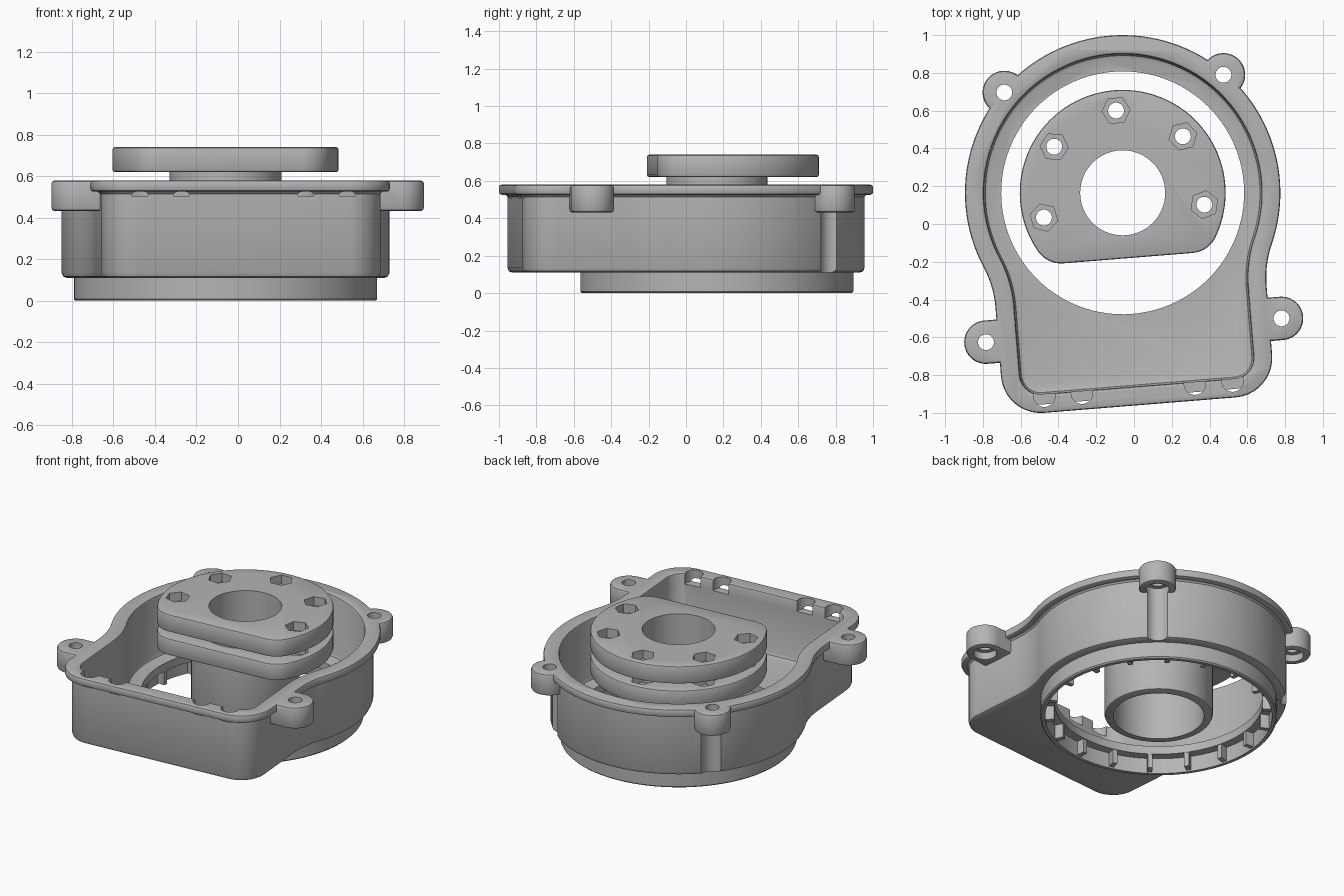
import bpy, bmesh
from math import sin, cos, pi, atan2, sqrt, radians
from mathutils import Matrix

if "Cube" in bpy.data.objects:
    bpy.data.objects.remove(bpy.data.objects["Cube"])

grey = bpy.data.materials.new("plain grey")
grey.use_nodes = True
grey.diffuse_color = (0.46, 0.46, 0.46, 1)
grey.node_tree.nodes["Principled BSDF"].inputs["Base Color"].default_value = (0.46, 0.46, 0.46, 1)

# Everything is symmetric in its own frame, which is then turned slightly
PLACE = Matrix.Translation((-0.06, 0.165, 0)) @ Matrix.Rotation(radians(4.6), 4, 'Z')


def make(name, bm):
    bmesh.ops.recalc_face_normals(bm, faces=bm.faces[:])
    me = bpy.data.meshes.new(name)
    bm.to_mesh(me)
    bm.free()
    me.materials.append(grey)
    ob = bpy.data.objects.new(name, me)
    bpy.context.collection.objects.link(ob)
    return ob


def arc(cx, cy, r, a0, a1, n):
    return [(cx + r * cos(a0 + (a1 - a0) * i / n), cy + r * sin(a0 + (a1 - a0) * i / n))
            for i in range(n + 1)]


def mirrored(right):
    # the last point of the right half lies on the axis
    return right + [(-x, y) for x, y in reversed(right[:-1])]


def housing_outline(d):
    """Round housing with a square front; d is the inward offset."""
    R, r, w, corner, front = 0.55, 0.835, 0.72, 0.21, -1.1275
    cx = w + R
    cy = -sqrt((r + R) ** 2 - cx ** 2)
    pts = arc(w - corner, front + corner, corner - d, -pi / 2, 0, 10)
    pts += arc(cx, cy, R + d, pi, atan2(-cy, -cx), 12)
    pts += arc(0, 0, r - d, atan2(cy, cx), pi / 2, 40)[1:]
    return mirrored(pts)


def plate_outline(d):
    """Disc with one flat side and rounded corners."""
    r, flat, corner = 0.545, -0.347, 0.15
    cy = flat + corner
    cx = sqrt((r - corner) ** 2 - cy ** 2)
    pts = arc(cx, cy, corner - d, -pi / 2, atan2(cy, cx), 10)
    pts += arc(0, 0, r - d, atan2(cy, cx), pi / 2, 32)[1:]
    return mirrored(pts)


def circle_outline(radius, n=96):
    return lambda d: arc(0, 0, radius - d, 0, 2 * pi, n)[:-1]


def loft(name, outline, rings):
    """Skin offset copies of an outline; rings are (offset, height)."""
    bm = bmesh.new()
    loops = [[bm.verts.new((x, y, z)) for x, y in outline(d)] for d, z in rings]
    for a, b in zip(loops, loops[1:]):
        for i in range(len(a)):
            j = (i + 1) % len(a)
            bm.faces.new((a[i], a[j], b[j], b[i]))
    bm.faces.new(loops[0][::-1])
    bm.faces.new(loops[-1])
    return make(name, bm)


def rounded(z0, z1, b=0.015):
    return [(b, z0), (b * 0.3, z0 + b * 0.3), (0, z0 + b),
            (0, z1 - b), (b * 0.3, z1 - b * 0.3), (b, z1)]


def cylinders(name, places, r, z0, z1, n=32):
    bm = bmesh.new()
    for x, y in places:
        m = Matrix.Translation((x, y, (z0 + z1) / 2)) @ Matrix.Rotation(atan2(y, x), 4, 'Z')
        bmesh.ops.create_cone(bm, cap_ends=True, segments=n, radius1=r, radius2=r,
                              depth=z1 - z0, matrix=m)
    return make(name, bm)


def combine(ob, others, op):
    bpy.context.view_layer.objects.active = ob
    for other in others:
        mod = ob.modifiers.new("join", 'BOOLEAN')
        mod.operation, mod.solver, mod.object = op, 'EXACT', other
        bpy.ops.object.modifier_apply(modifier=mod.name)
        bpy.data.objects.remove(other)


def finish(ob):
    ob.data.transform(PLACE)
    bpy.ops.object.select_all(action='DESELECT')
    ob.select_set(True)
    bpy.context.view_layer.objects.active = ob
    bpy.ops.object.shade_smooth_by_angle(angle=radians(32))


# Housing wall with its overhanging rim
housing = loft("housing", housing_outline, [
    (0.07, 0.11), (0.053, 0.117), (0.045, 0.135), (0.045, 0.515), (0.035, 0.525),
    (0.014, 0.525), (0.004, 0.53), (0, 0.54), (0, 0.565), (0.004, 0.576), (0.014, 0.58)])

# Screw lugs and the collar underneath
upper = [(s * 0.582, 0.58) for s in (-1, 1)]
lower = [(s * 0.785, -0.73) for s in (-1, 1)]
lugs = []
for x, y in upper + lower:
    def lug_outline(d, x=x, y=y):
        r = 0.115 - d
        if y > 0:
            return [(x + px, y + py) for px, py in arc(0, 0, r, 0, 2 * pi, 40)[:-1]]
        s = 1 if x > 0 else -1
        shape = arc(0, 0, r, -pi / 2, pi / 2, 24) + [(-0.13, r), (-0.13, -r)]
        return [(x + s * px, y + py) for px, py in shape]
    lugs.append(loft("lug", lug_outline, rounded(0.432, 0.579)))
collar = loft("collar", circle_outline(0.73), [(0.008, 0), (0, 0.008), (0, 0.13)])
combine(housing, lugs + [collar], 'UNION')

# Hollow inside, floor opening, screw holes, driver clearances and front notches
cavity = loft("cavity", housing_outline, [
    (0.125, 0.16), (0.108, 0.167), (0.1, 0.185), (0.1, 0.565), (0.096, 0.576),
    (0.086, 0.581), (0.086, 0.65)])
opening = cylinders("opening", [(0, 0)], 0.643, -0.1, 0.3, 96)
counterbore = cylinders("counterbore", [(0, 0)], 0.7, -0.1, 0.105, 96)
screws = cylinders("screws", upper + lower, 0.042, 0.3, 0.7)
clearance = cylinders("clearance", upper + lower, 0.072, 0.05, 0.48)
notches = cylinders("notches", [(x, -1.04) for x in (-0.5, -0.3, 0.3, 0.5)], 0.057, 0.505, 0.7)
combine(housing, [cavity, opening, counterbore, screws, clearance, notches], 'DIFFERENCE')
finish(housing)

# Ribs inside the collar
bm = bmesh.new()
for i in range(18):
    m = (Matrix.Rotation(2 * pi * (i + 0.5) / 18, 4, 'Z') @ Matrix.Translation((0.679, 0, 0.06))
         @ Matrix.Diagonal((0.066, 0.03, 0.1, 1)))
    bmesh.ops.create_cube(bm, size=1, matrix=m)
finish(make("collar_ribs", bm))

# Hub: two flat-sided plates on a tube
hub = loft("hub", plate_outline, rounded(0.62, 0.74, 0.012))
low_plate = loft("low_plate", plate_outline, rounded(0.46, 0.575, 0.012))
neck = cylinders("neck", [(0, 0)], 0.27, 0.5, 0.68, 64)
tube = loft("tube", circle_outline(0.335, 64), [(0.02, 0.005), (0.006, 0.01), (0, 0.025), (0, 0.5)])
combine(hub, [neck, low_plate, tube], 'UNION')

# Stepped bore, bolt holes and hexagonal nut pockets
bolts = [(0.437 * cos(pi / 2 + k * 2 * pi / 7), 0.437 * sin(pi / 2 + k * 2 * pi / 7))
         for k in range(-2, 3)]
bore = cylinders("bore", [(0, 0)], 0.225, -0.2, 0.9, 64)
wide_bore = cylinders("wide_bore", [(0, 0)], 0.28, -0.2, 0.42, 64)
holes = cylinders("holes", bolts, 0.042, 0.35, 0.9)
top_nuts = cylinders("top_nuts", bolts, 0.075, 0.68, 0.9, 6)
low_nuts = cylinders("low_nuts", bolts, 0.075, 0.52, 0.6, 6)
combine(hub, [bore, wide_bore, holes, top_nuts, low_nuts], 'DIFFERENCE')
finish(hub)
